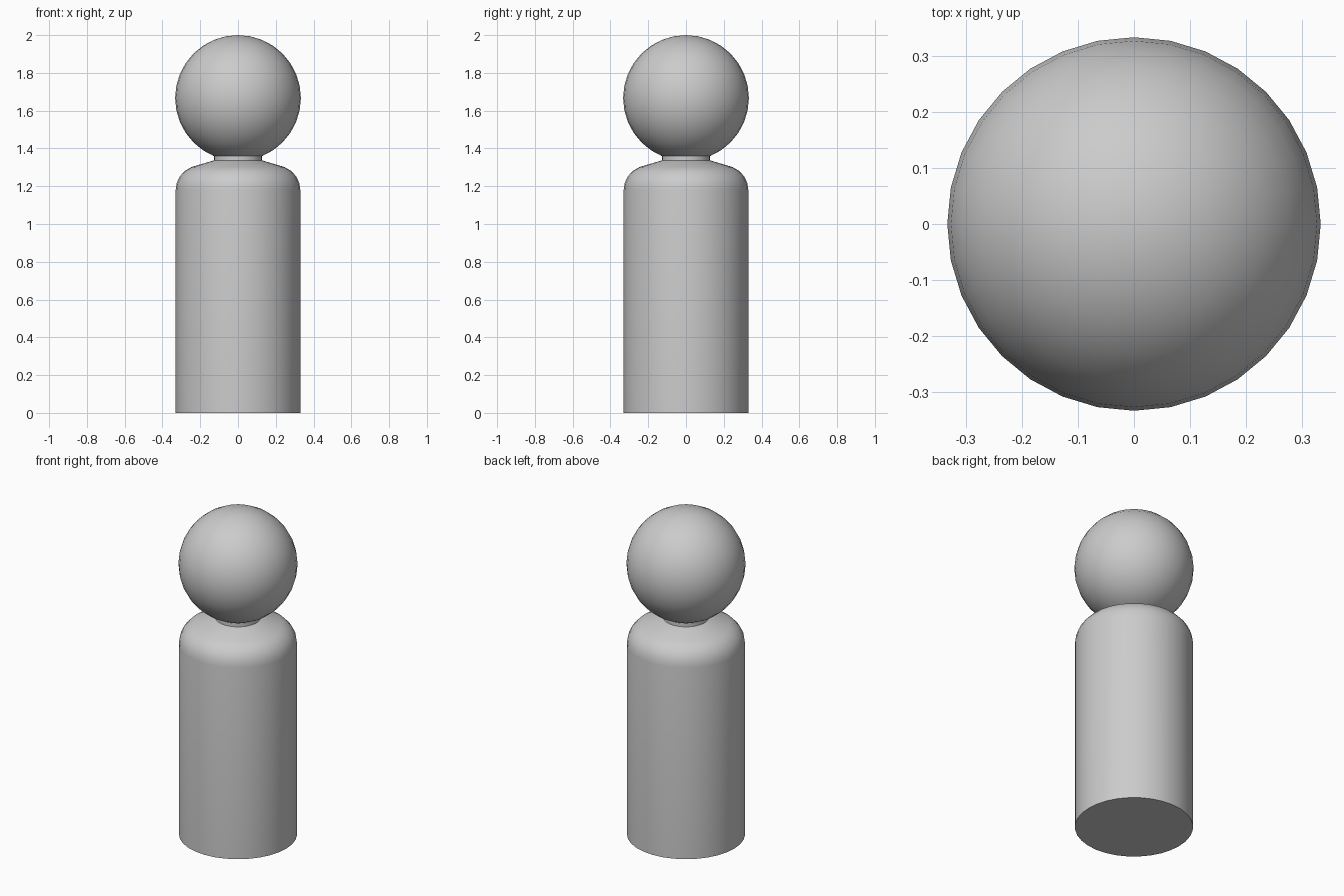
import bpy, bmesh, math

if "Cube" in bpy.data.objects:
    bpy.data.objects.remove(bpy.data.objects["Cube"])

SIDES = 32


def finish(name, bm):
    bmesh.ops.recalc_face_normals(bm, faces=bm.faces)
    mesh = bpy.data.meshes.new(name)
    bm.to_mesh(mesh)
    bm.free()
    obj = bpy.data.objects.new(name, mesh)
    bpy.context.collection.objects.link(obj)
    bpy.ops.object.select_all(action='DESELECT')
    obj.select_set(True)
    bpy.context.view_layer.objects.active = obj
    bpy.ops.object.shade_smooth_by_angle(angle=math.radians(50))
    return obj


def lathe(name, profile):
    bm = bmesh.new()
    rings = []
    for r, z in profile:
        rings.append([bm.verts.new((r * math.cos(2 * math.pi * i / SIDES),
                                    r * math.sin(2 * math.pi * i / SIDES), z))
                      for i in range(SIDES)])
    for a, b in zip(rings, rings[1:]):
        for i in range(SIDES):
            j = (i + 1) % SIDES
            bm.faces.new((a[i], a[j], b[j], b[i]))
    bm.faces.new(rings[0])
    bm.faces.new(rings[-1])
    return finish(name, bm)


# Body: straight cylinder, rounded shoulder, flared neck reaching into the head
shoulder = [(0.2 + 0.13 * math.cos(math.radians(a)),
             1.18 + 0.13 * math.sin(math.radians(a))) for a in (0, 17, 34, 51, 69)]
lathe("body", [(0.33, 0.0)] + shoulder + [(0.127, 1.337), (0.127, 1.365)])

# Head
bm = bmesh.new()
bmesh.ops.create_uvsphere(bm, u_segments=SIDES, v_segments=16, radius=0.333)
bmesh.ops.translate(bm, verts=bm.verts, vec=(0, 0, 1.667))
finish("head", bm)
